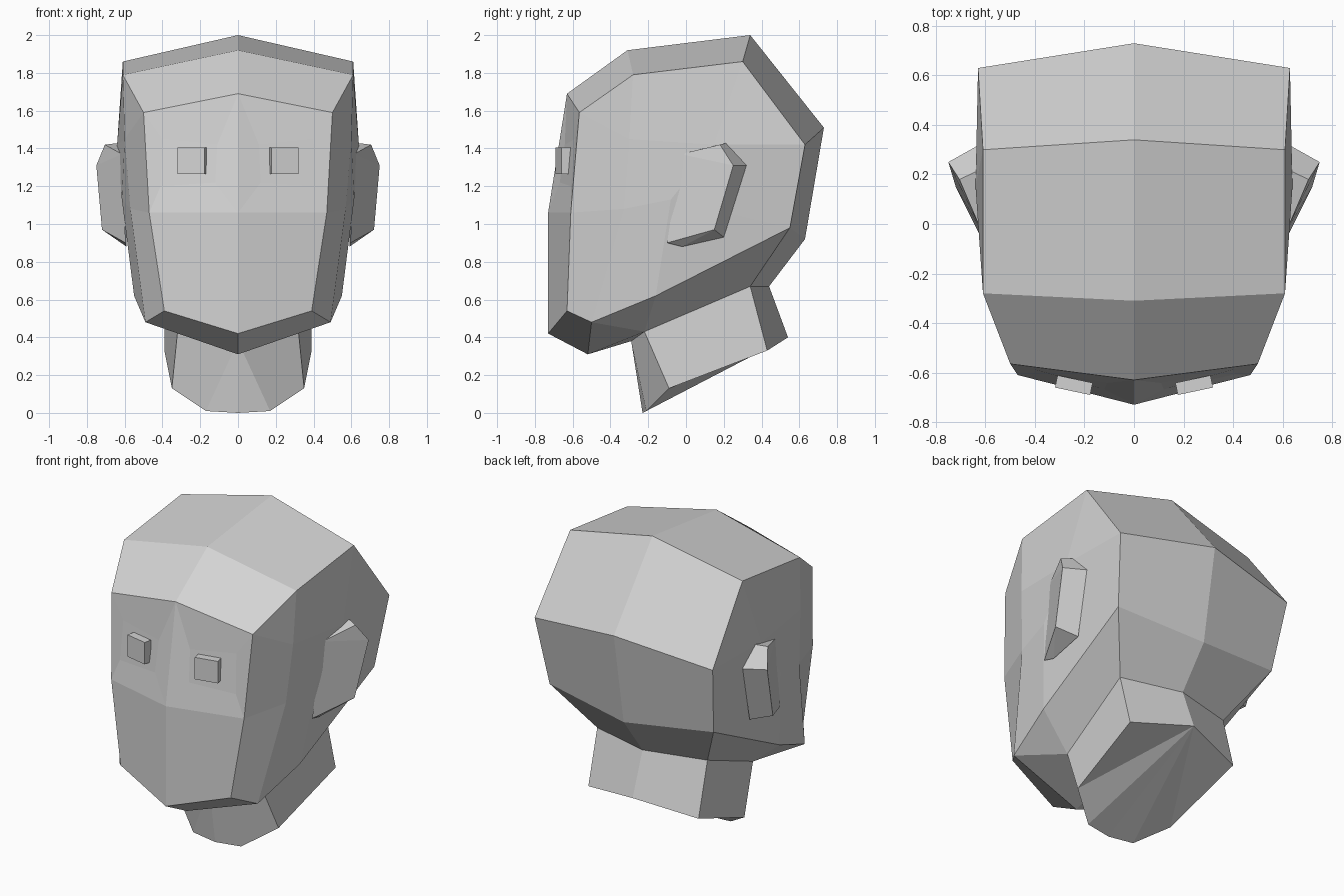
import bpy, bmesh, math
from mathutils import Matrix, Vector

if "Cube" in bpy.data.objects:
    bpy.data.objects.remove(bpy.data.objects["Cube"])

skin = bpy.data.materials.new("light_grey")
skin.diffuse_color = (0.65, 0.65, 0.65, 1)
skin.use_nodes = True
skin.node_tree.nodes["Principled BSDF"].inputs["Base Color"].default_value = skin.diffuse_color


def half_mesh(name, points, faces):
    """Build the right half from named points, reflect it and weld the centre seam."""
    bm = bmesh.new()
    for side in (1, -1):
        verts = {k: bm.verts.new((x * side, y, z)) for k, (x, y, z) in points.items()}
        for face in faces:
            bm.faces.new([verts[k] for k in face.split()])
    bmesh.ops.remove_doubles(bm, verts=bm.verts, dist=0.0005)
    bmesh.ops.recalc_face_normals(bm, faces=bm.faces)
    mesh = bpy.data.meshes.new(name)
    bm.to_mesh(mesh)
    bm.free()
    mesh.materials.append(skin)
    obj = bpy.data.objects.new(name, mesh)
    bpy.context.collection.objects.link(obj)
    return obj


# Loop where the neck meets the head
collar = {
    "nf": (0, -0.29, 0.38), "ns": (0.32, -0.22, 0.43),
    "nb": (0.39, 0.34, 0.67), "nc": (0, 0.44, 0.67),
}

# Head: c = centre profile, e = corner profile, j = jaw, s = side bulge, k = eye socket
head = dict(collar)
head.update({
    "c0": (0, -0.52, 0.31), "c1": (0, -0.73, 0.42), "c2": (0, -0.73, 1.06),
    "c3": (0, -0.63, 1.69), "c4": (0, -0.31, 1.92), "c5": (0, 0.34, 2.0),
    "c6": (0, 0.73, 1.51), "c7": (0, 0.63, 0.92),
    "e1": (0.39, -0.63, 0.54), "e2": (0.47, -0.61, 1.06), "e3": (0.50, -0.565, 1.59),
    "e4": (0.61, -0.28, 1.79), "e5": (0.61, 0.30, 1.86), "e6": (0.63, 0.63, 1.42),
    "e7": (0.58, 0.55, 0.98),
    "j1": (0.49, -0.50, 0.48), "j2": (0.55, -0.16, 0.62),
    "s1": (0.57, -0.33, 1.08), "s2": (0.615, -0.08, 1.13),
    "s3": (0.60, -0.30, 1.45), "s4": (0.64, 0.15, 1.42),
    "k1": (0.12, -0.668, 1.22), "k2": (0.11, -0.642, 1.42),
    "k3": (0.40, -0.588, 1.45), "k4": (0.41, -0.608, 1.20),
})
half_mesh("head", head, [
    "c0 c1 e1 j1", "c1 c2 e2 e1",                                   # chin, lower face
    "c2 c3 k2 k1", "c3 e3 k3 k2", "e3 e2 k4 k3", "e2 c2 k1 k4",     # brow, nose, cheek
    "k1 k2 k3 k4",                                                  # eye socket
    "c3 c4 e4 e3", "c4 c5 e5 e4", "c5 c6 e6 e5", "c6 c7 e7 e6",     # skull
    "c7 nc nb e7", "e7 nb ns j2", "j2 ns j1", "c0 j1 ns nf",        # underside
    "e1 e2 s1 j1", "e2 e3 s3 s1", "e3 e4 s3",                       # temple bevel
    "e4 e5 s4 s3", "e5 e6 s4", "s3 s4 s2 s1",                       # side
    "s4 e6 e7 s2", "s1 s2 j2 j1", "s2 e7 j2",
])

# Neck: slanted block with a pointed front edge
neck = dict(collar)
neck.update({
    "b0": (0, -0.23, 0.0), "b1": (0.17, -0.21, 0.01), "b2": (0.35, -0.09, 0.13),
    "b3": (0.39, 0.43, 0.33), "b4": (0, 0.54, 0.40),
})
half_mesh("neck", neck, [
    "nf b0 b1", "nf b1 b2 ns", "ns b2 b3 nb", "nb b3 b4 nc",
    "b4 b3 b2", "b4 b2 b1", "b4 b1 b0",
])

# Ears: o = outer rim, r = back root, f = front root
half_mesh("ears", {
    "f1": (0.615, -0.03, 1.37), "f2": (0.595, -0.10, 0.90), "f3": (0.59, -0.02, 0.88),
    "o1": (0.705, 0.18, 1.42), "o2": (0.75, 0.25, 1.31), "o3": (0.72, 0.15, 0.97),
    "r1": (0.62, 0.22, 1.43), "r2": (0.625, 0.32, 1.31), "r3": (0.59, 0.20, 0.93),
}, [
    "f1 o1 o2", "f1 o2 o3 f2", "f2 o3 f3",
    "f1 r1 o1", "o1 r1 r2 o2", "o2 r2 r3 o3", "o3 r3 f3",
    "f1 f2 f3 r3 r2 r1",
])

# Eyes: small blocks turned slightly outwards
turn = Matrix.Rotation(math.radians(12), 3, "Z")
eye = {}
for ix in (0, 1):
    for iy in (0, 1):
        for iz in (0, 1):
            p = turn @ Vector((-0.0725 + 0.145 * ix, -0.025 + 0.05 * iy, 0))
            eye[f"{ix}{iy}{iz}"] = (0.243 + p.x, -0.651 + p.y, 1.265 + 0.14 * iz)
half_mesh("eyes", eye, [
    "000 100 101 001", "010 110 111 011", "000 010 011 001",
    "100 110 111 101", "000 100 110 010", "001 101 111 011",
])
